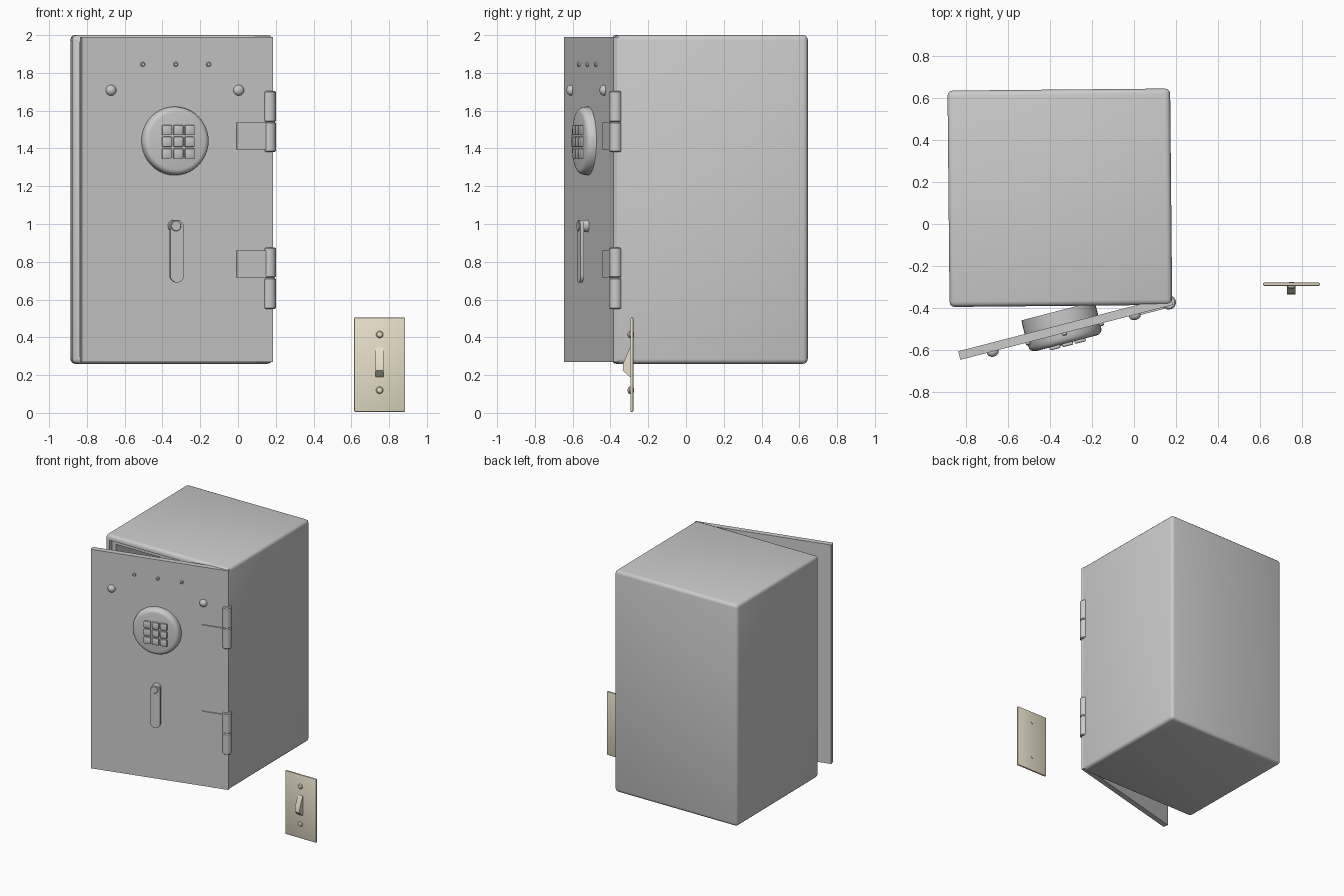
import bpy, bmesh, math
from mathutils import Matrix, Vector

if "Cube" in bpy.data.objects:
    bpy.data.objects.remove(bpy.data.objects["Cube"])

I = Matrix.Identity(4)
# Door frame: origin on the hinge edge, local x along the door, -y outwards
DOOR = Matrix.Translation((0.185, -0.385, 0)) @ Matrix.Rotation(math.radians(14.5), 4, 'Z')
BODY = Matrix.Translation((-0.353, 0.125, 1.13)) @ Matrix.Rotation(math.radians(0.55), 4, 'Z')

tan = bpy.data.materials.new("switch_tan")
tan.diffuse_color = (0.8, 0.74, 0.58, 1)
tan.use_nodes = True
tan.node_tree.nodes["Principled BSDF"].inputs["Base Color"].default_value = tan.diffuse_color


def finish(name, bm, frame=I, mat=None, angle=35):
    bmesh.ops.recalc_face_normals(bm, faces=bm.faces)
    me = bpy.data.meshes.new(name)
    bm.to_mesh(me)
    bm.free()
    ob = bpy.data.objects.new(name, me)
    bpy.context.collection.objects.link(ob)
    ob.matrix_world = frame
    if mat:
        me.materials.append(mat)
    bpy.ops.object.select_all(action='DESELECT')
    bpy.context.view_layer.objects.active = ob
    ob.select_set(True)
    bpy.ops.object.shade_smooth_by_angle(angle=math.radians(angle))
    return ob


def box_mesh(x, y, z, bevel=0.0, seg=2):
    bm = bmesh.new()
    bmesh.ops.create_cube(bm, size=1)
    for v in bm.verts:
        v.co = Vector([(a + b) / 2 + (b - a) * c for (a, b), c in zip((x, y, z), v.co)])
    if bevel:
        bmesh.ops.bevel(bm, geom=bm.edges[:], offset=bevel, segments=seg, profile=0.5, affect='EDGES')
    return bm


def box(name, x, y, z, bevel=0.0, frame=I, mat=None):
    return finish(name, box_mesh(x, y, z, bevel), frame, mat)


def lathe(name, center, profile, frame=I, mat=None, axis='Y', sides=32):
    """Revolve (radius, along-axis) points; both ends are capped."""
    bm = bmesh.new()
    rings = []
    for r, h in profile:
        ring = []
        for i in range(sides):
            a = 2 * math.pi * i / sides
            c, s = r * math.cos(a), r * math.sin(a)
            p = (c, h, s) if axis == 'Y' else (c, s, h)
            ring.append(bm.verts.new(Vector(center) + Vector(p)))
        rings.append(ring)
    for a, b in zip(rings, rings[1:]):
        for i in range(sides):
            j = (i + 1) % sides
            bm.faces.new((a[i], a[j], b[j], b[i]))
    bm.faces.new(rings[0])
    bm.faces.new(rings[-1])
    return finish(name, bm, frame, mat)


def prism(name, pts, place, depth, frame=I, mat=None):
    """Extrude a flat outline; place() turns each 2D point into 3D."""
    bm = bmesh.new()
    f = bm.faces.new([bm.verts.new(place(*p)) for p in pts])
    new = bmesh.ops.extrude_face_region(bm, geom=[f])['geom']
    bmesh.ops.translate(bm, vec=depth, verts=[g for g in new if isinstance(g, bmesh.types.BMVert)])
    return finish(name, bm, frame, mat)


# Safe body: bevelled box with a stepped, hollow front opening
bm = box_mesh((-0.53, 0.53), (-0.515, 0.515), (-0.87, 0.87), 0.025, 3)
bm.normal_update()
front = max((f for f in bm.faces if f.normal.y < -0.99), key=lambda f: f.calc_area())
for thick, depth in ((0.02, 0), (0.0003, -0.03), (0.05, 0), (0.0003, -0.85)):
    bmesh.ops.inset_individual(bm, faces=[front], thickness=thick, depth=depth)
finish("safe_body", bm, BODY)

# Door, hung ajar
box("door", (-1.045, 0), (0, 0.042), (0.27, 1.99), 0, DOOR)

# Round lock housing passing through the door
MID = -0.537
dome = [(0.18, 0.109), (0.182, 0.0), (0.18, -0.018)]
dome += [(0.15 + 0.03 * math.cos(t), -0.018 - 0.032 * math.sin(t))
         for t in (math.radians(d) for d in (25, 45, 65, 90))]
lathe("lock_housing", (MID, 0, 1.44), dome, DOOR, sides=40)

# Keypad buttons
for row in range(3):
    for col in range(3):
        x, z = MID + 0.005 + (col - 1) * 0.062, 1.435 + (row - 1) * 0.062
        box("keypad_button", (x - 0.027, x + 0.027), (-0.064, -0.045), (z - 0.027, z + 0.027), 0.006, DOOR)

# Handle: rounded bar on a short pivot
top, low, r = 0.985, 0.727, 0.037
outline = [(r * math.cos(math.pi * i / 12), top + r * math.sin(math.pi * i / 12)) for i in range(13)]
outline += [(-r * math.cos(math.pi * i / 12), low - r * math.sin(math.pi * i / 12)) for i in range(13)]
prism("handle_bar", outline, lambda x, z: (MID + x, -0.05, z), (0, 0.018, 0), DOOR)
lathe("handle_pivot", (MID - 0.006, 0, 0.99), [(0.032, 0.005), (0.032, -0.045), (0.025, -0.054)], DOOR)

# Indicator lights and domed bolts
for dx in (-0.18, 0, 0.18):
    lathe("indicator_light", (MID + dx + 0.004, 0, 1.845),
          [(0.012, 0.002), (0.012, -0.008), (0.008, -0.013)], DOOR, sides=16)
for dx in (-0.349, 0.349):
    lathe("door_bolt", (MID + dx, 0, 1.708),
          [(0.028, 0.002), (0.028, -0.007), (0.023, -0.017), (0.013, -0.023), (0.004, -0.025)], DOOR, sides=20)

# Hinges: two-part barrels, the door half carries a leaf
for z0, z1, z2, leaf_low in ((1.38, 1.54, 1.705, True), (0.55, 0.715, 0.875, False)):
    for a, b in ((z0, z1), (z1, z2)):
        lathe("hinge_barrel", (0.166, -0.373, 0),
              [(0.028, a), (0.034, a + 0.006), (0.034, b - 0.006), (0.028, b)], axis='Z', sides=24)
    a, b = (z0 + 0.015, z1 - 0.002) if leaf_low else (z1 + 0.002, z2 - 0.015)
    box("hinge_leaf", (-0.198, -0.02), (-0.008, 0.01), (a, b), 0, DOOR)

# Light switch: wall plate, toggle and two screws
box("switch_plate", (0.615, 0.885), (-0.295, -0.279), (0.005, 0.505), 0.006, I, tan)
for v in (0.12, 0.415):
    lathe("switch_screw", (0.75, -0.292, v),
          [(0.012, 0.016), (0.019, 0.0), (0.019, -0.007), (0.014, -0.014), (0.005, -0.017)], I, tan, sides=20)
prism("switch_toggle", [(-0.285, 0.347), (-0.297, 0.345), (-0.333, 0.262), (-0.335, 0.225), (-0.297, 0.19), (-0.285, 0.19)],
      lambda y, z: (0.728, y, z), (0.042, 0, 0), I, tan)

bpy.context.view_layer.update()
